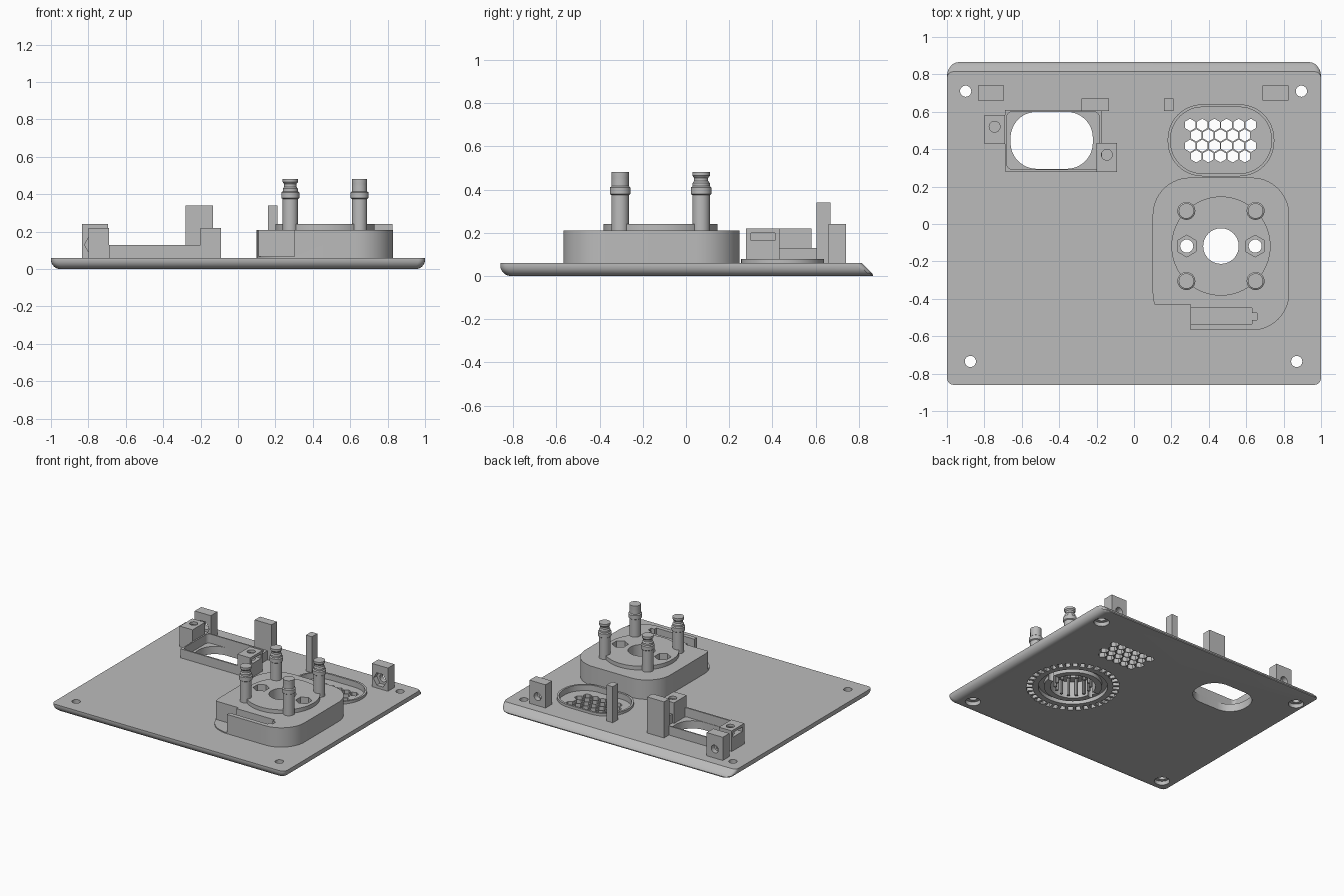
import bpy, bmesh, math
from math import sin, cos, pi, sqrt

if "Cube" in bpy.data.objects:
    bpy.data.objects.remove(bpy.data.objects["Cube"])

grey = bpy.data.materials.new("plain grey")
grey.use_nodes = True
COLOR = (0.5, 0.5, 0.5, 1)
grey.diffuse_color = COLOR
grey.node_tree.nodes["Principled BSDF"].inputs["Base Color"].default_value = COLOR
parts = []


def ring(x, y, r, n=40, turn=0.0):
    return [(x + r * cos(turn + 2 * pi * i / n), y + r * sin(turn + 2 * pi * i / n)) for i in range(n)]


def rect(x0, x1, y0, y1, r=0.0, n=8):
    if r == 0:
        return [(x0, y0), (x1, y0), (x1, y1), (x0, y1)]
    corners = [(x1 - r, y1 - r), (x0 + r, y1 - r), (x0 + r, y0 + r), (x1 - r, y0 + r)]
    return [(cx + r * cos(pi / 2 * (q + i / n)), cy + r * sin(pi / 2 * (q + i / n)))
            for q, (cx, cy) in enumerate(corners) for i in range(n + 1)]


def add_loft(bm, layers):
    """Solid through outlines stacked at rising heights."""
    loops = [[bm.verts.new((x, y, z)) for x, y in pts] for pts, z in layers]
    n = len(loops[0])
    for a, b in zip(loops, loops[1:]):
        for i in range(n):
            j = (i + 1) % n
            bm.faces.new((a[i], a[j], b[j], b[i]))
    bm.faces.new(loops[0][::-1])
    bm.faces.new(loops[-1])


def solid(name, *lofts, keep=True):
    bm = bmesh.new()
    for layers in lofts:
        add_loft(bm, layers)
    bmesh.ops.recalc_face_normals(bm, faces=bm.faces)
    me = bpy.data.meshes.new(name)
    bm.to_mesh(me)
    bm.free()
    me.materials.append(grey)
    ob = bpy.data.objects.new(name, me)
    bpy.context.collection.objects.link(ob)
    if keep:
        parts.append(ob)
    return ob


def prism(pts, z0, z1):
    return [(pts, z0), (pts, z1)]


def cut(targets, *lofts, along_y=None):
    """Subtract solids from the targets; along_y lays the cutter down along y at that height."""
    tool = solid("cutter", *lofts, keep=False)
    tool.hide_render = True
    if along_y is not None:
        for v in tool.data.vertices:
            x, y, z = v.co
            v.co = (x, z, along_y + y)
        tool.data.flip_normals()
    for ob in targets:
        mod = ob.modifiers.new("cut", 'BOOLEAN')
        mod.operation = 'DIFFERENCE'
        mod.solver = 'EXACT'
        mod.object = tool
        bpy.context.view_layer.objects.active = ob
        bpy.ops.object.modifier_apply(modifier=mod.name)
    bpy.data.objects.remove(tool)


TOP = 0.06
LOW = -0.05

# Base plate: rounded lower edges, sloping back edge
layers = []
R = 0.05
for k in range(7):
    z = R * (1 - cos(pi / 2 * k / 6))
    d = R * (1 - sin(pi / 2 * k / 6))
    layers.append((rect(-1 + d, 1 - d, -0.86 + d, 0.865 - max(0, z - 0.01), 0.035, 4), z))
layers.append((rect(-1, 1, -0.86, 0.815, 0.035, 4), TOP))
plate = solid("base_plate", *[layers])

# Corner screw holes with wider seats underneath
screws = [(-0.9, 0.71), (0.895, 0.71), (-0.875, -0.735), (0.87, -0.735)]
cut([plate], *[prism(ring(x, y, 0.03, 24), LOW, 0.1) for x, y in screws])
cut([plate], *[prism(ring(x, y, 0.055, 24), LOW, 0.03) for x, y in screws])

# Socket frame and its opening
frame = solid("socket_frame", prism(rect(-0.69, -0.17, 0.28, 0.61), TOP, 0.13))
cut([frame], prism(rect(-0.68, -0.185, 0.292, 0.6, 0.03), 0.03, 0.2))
cut([plate], prism(rect(-0.66, -0.22, 0.295, 0.6, 0.14, 12), LOW, 0.1))

# Socket mounting posts with screw holes and nut slots
for name, x, y, side in (("right_socket_post", -0.745, 0.505, -1), ("left_socket_post", -0.145, 0.355, 1)):
    post = solid(name, prism(rect(x - 0.055, x + 0.055, y - 0.077, y + 0.077), TOP, 0.22))
    cut([post], prism(ring(x, y + 0.015, 0.029, 24), 0.1, 0.3))
    xs = sorted((x - side * 0.035, x + side * 0.1))
    cut([post], prism(rect(xs[0], xs[1], y - 0.055, y + 0.058), 0.165, 0.2))

# Upright brackets: hex nut seat in front, round hole behind
for name, x in (("right_bracket", -0.765), ("left_bracket", 0.757)):
    bracket = solid(name, prism(rect(x - 0.069, x + 0.069, 0.66, 0.74), TOP, 0.24))
    cut([bracket], prism(ring(x, 0, 0.03, 24), 0.5, 0.9), along_y=0.13)
    cut([bracket], prism(ring(x, 0, 0.056, 6), 0.5, 0.7), along_y=0.13)

# Tall stops
solid("wide_stop", prism(rect(-0.28, -0.135, 0.605, 0.67), TOP, 0.34))
solid("narrow_stop", prism(rect(0.16, 0.212, 0.605, 0.67), TOP, 0.34))

# Vent: raised rim, sunken floor, staggered hexagon holes
inner = rect(0.195, 0.735, 0.27, 0.625, 0.172, 12)
rim = solid("vent_rim", prism(rect(0.18, 0.75, 0.255, 0.64, 0.187, 12), TOP, 0.08))
cut([rim, plate], prism(inner, 0.035, 0.2))
hexes = []
for row in range(4):
    for col in range(6 - row % 2):
        hx = 0.3 + 0.065 * (col + 0.5 * (row % 2))
        hexes.append(prism(ring(hx, 0.53 - 0.056 * row, 0.033, 6, pi / 6), LOW, 0.1))
cut([plate], *hexes)

# Speaker-style block with a round raised pad
CX, CY = 0.465, -0.118
block = solid("mount_block", prism(rect(0.1, 0.83, -0.568, 0.248, 0.2, 14), TOP, 0.21))
pad = solid("round_pad", prism(ring(CX, CY, 0.265, 64), 0.21, 0.24))
cut([block], prism(rect(0, 0.303, -0.7, -0.43), 0.068, 0.3))
cut([block], prism(rect(0.295, 0.63, -0.535, -0.45), 0.1, 0.3))
cut([block], prism(rect(0.265, 0.658, -0.512, -0.475), 0.1, 0.3))

# Through holes and hexagonal nut seats
stack = [plate, block, pad]
cut(stack, prism(ring(CX, CY, 0.095, 48), LOW, 0.3))
cut(stack, *[prism(ring(CX + s * 0.183, CY, 0.035, 24), LOW, 0.3) for s in (-1, 1)])
cut([block, pad], *[prism(ring(CX + s * 0.183, CY, 0.058, 6, pi / 6), 0.15, 0.3) for s in (-1, 1)])

# Underside: toothed outer ring, inner groove and deep centre well
teeth = []
COUNT = 36
for i in range(COUNT):
    a0 = 2 * pi * i / COUNT
    a1 = a0 + 1.3 * pi / COUNT
    teeth.append(prism([(CX + r * cos(a), CY + r * sin(a))
                        for r, a in ((0.285, a0), (0.33, a0), (0.33, a1), (0.285, a1))], LOW, 0.04))
cut([plate], *teeth)
groove = solid("groove_tool", prism(ring(CX, CY, 0.245, 64), LOW, 0.03), keep=False)
groove_core = solid("inner_ring", prism(ring(CX, CY, 0.205, 64), 0, 0.03))
bpy.data.objects.remove(groove)
cut([plate], prism(ring(CX, CY, 0.245, 64), LOW, 0.03))
cut([groove_core, plate, block], prism(ring(CX, CY, 0.16, 48), LOW, 0.13))
cut([groove_core], *[prism(ring(CX + s * 0.183, CY, 0.035, 24), LOW, 0.3) for s in (-1, 1)])
solid("well_pins", *[prism(ring(CX + 0.125 * cos(a), CY + 0.125 * sin(a), 0.012, 8), 0, 0.13)
                     for a in [2 * pi * (i + 0.5) / 14 for i in range(14)]])

# Four collared pegs; the front left one has a plain tip
for name, x, y in (("back_right_peg", 0.28, 0.07), ("back_left_peg", 0.65, 0.07),
                   ("front_right_peg", 0.28, -0.305), ("front_left_peg", 0.65, -0.305)):
    neck = 0.04 if name == "front_left_peg" else 0.033
    profile = [(0.041, 0.2), (0.041, 0.375), (0.048, 0.38), (0.048, 0.41), (0.04, 0.416),
               (0.04, 0.43), (neck, 0.44), (neck, 0.455), (0.041, 0.465), (0.041, 0.482)]
    solid(name, [(ring(x, y, r, 24), z) for r, z in profile])

# Smooth shading on curved walls only
bpy.ops.object.select_all(action='DESELECT')
for ob in parts:
    ob.select_set(True)
bpy.context.view_layer.objects.active = plate
bpy.ops.object.shade_smooth_by_angle(angle=math.radians(30))
